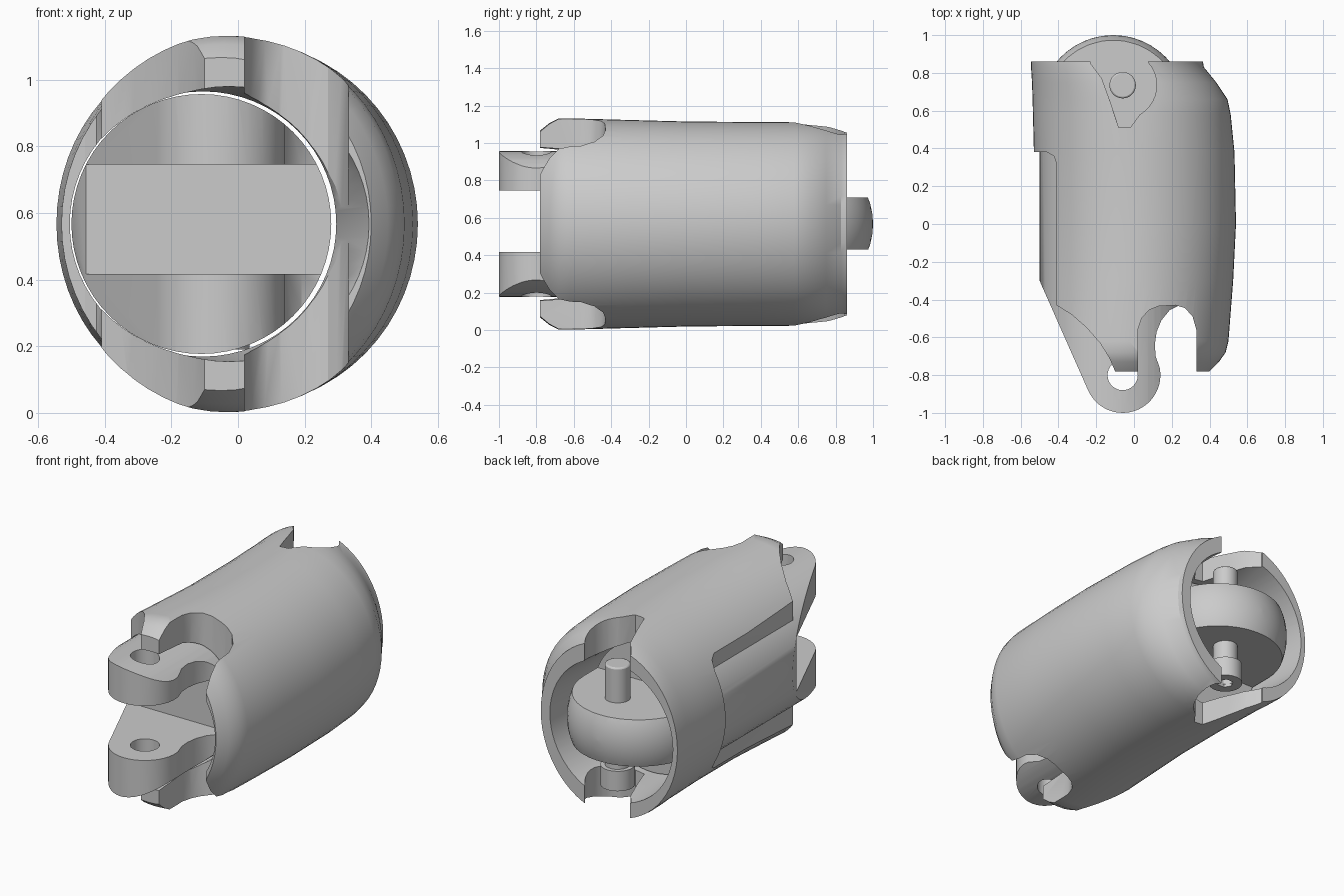
import bpy, bmesh, math
from mathutils import Vector

if "Cube" in bpy.data.objects:
    bpy.data.objects.remove(bpy.data.objects["Cube"])

CZ = 0.567      # height of the main axis
CX = -0.11      # x of the inner bore axis


def finish(name, bm):
    bmesh.ops.recalc_face_normals(bm, faces=bm.faces)
    me = bpy.data.meshes.new(name)
    bm.to_mesh(me)
    bm.free()
    ob = bpy.data.objects.new(name, me)
    bpy.context.collection.objects.link(ob)
    return ob


def loft(name, sections, n=64):
    """Closed body along y; each section is (y, x_left, x_right, half_height)."""
    bm = bmesh.new()
    rings = []
    for y, xl, xr, h in sections:
        c, w = (xl + xr) / 2, (xr - xl) / 2
        rings.append([bm.verts.new((c + w * math.cos(2 * math.pi * i / n), y,
                                    CZ + h * math.sin(2 * math.pi * i / n))) for i in range(n)])
    for a, b in zip(rings, rings[1:]):
        for i in range(n):
            bm.faces.new((a[i], a[(i + 1) % n], b[(i + 1) % n], b[i]))
    bm.faces.new(rings[0])
    bm.faces.new(rings[-1])
    return finish(name, bm)


def prism(name, pts, z0=-0.3, z1=1.5):
    """Plan outline (x, y) extruded in z."""
    bm = bmesh.new()
    f = bm.faces.new([bm.verts.new((x, y, z0)) for x, y in pts])
    r = bmesh.ops.extrude_face_region(bm, geom=[f])
    bmesh.ops.translate(bm, vec=Vector((0, 0, z1 - z0)),
                        verts=[v for v in r['geom'] if isinstance(v, bmesh.types.BMVert)])
    return finish(name, bm)


def arc(cx, cy, r, a0, a1, n):
    return [(cx + r * math.cos(math.radians(a0 + (a1 - a0) * i / n)),
             cy + r * math.sin(math.radians(a0 + (a1 - a0) * i / n))) for i in range(n + 1)]


def disc(name, cx, cy, r, z0, z1, n=32):
    return prism(name, arc(cx, cy, r, 0, 360, n)[:-1], z0, z1)


def rect(x0, x1, y0, y1):
    return [(x0, y0), (x1, y0), (x1, y1), (x0, y1)]


def boolean(ob, cutter, op='DIFFERENCE'):
    m = ob.modifiers.new("cut", 'BOOLEAN')
    m.operation, m.object, m.solver = op, cutter, 'EXACT'
    bpy.context.view_layer.objects.active = ob
    bpy.ops.object.modifier_apply(modifier=m.name)
    bpy.data.objects.remove(cutter, do_unlink=True)


def smooth(ob, angle=28):
    bpy.ops.object.select_all(action='DESELECT')
    ob.select_set(True)
    bpy.context.view_layer.objects.active = ob
    bpy.ops.object.shade_smooth_by_angle(angle=math.radians(angle))


# Outer shell: tapered sleeve
shell = loft("outer_shell", [
    (-0.78, -0.50, 0.40, 0.50), (-0.73, -0.54, 0.45, 0.54), (-0.68, -0.55, 0.485, 0.565),
    (-0.62, -0.55, 0.50, 0.565), (-0.30, -0.54, 0.525, 0.556), (0.0, -0.53, 0.54, 0.548),
    (0.38, -0.53, 0.532, 0.545), (0.58, -0.535, 0.512, 0.545), (0.66, -0.537, 0.495, 0.542),
    (0.75, -0.54, 0.435, 0.535), (0.83, -0.545, 0.37, 0.52), (0.86, -0.545, 0.365, 0.515)])
# bore, flared toward the front right
boolean(shell, loft("bore", [
    (-0.95, -0.42, 0.44, 0.42), (-0.42, CX - 0.395, CX + 0.405, 0.398),
    (0.62, CX - 0.395, CX + 0.405, 0.398), (1.0, CX - 0.41, CX + 0.42, 0.43)]))
# open left side
boolean(shell, prism("side_opening", [
    (-1, 0.38), (-0.46, 0.38), (-0.425, 0.36), (-0.41, 0.32), (-0.41, -0.43), (-0.33, -0.48),
    (-0.25, -0.55), (-0.18, -0.63), (-0.13, -0.71), (-0.10, -0.78), (-0.10, -1.2), (-1, -1.2)]))
# front notch with rounded end
boolean(shell, prism("front_notch", [
    (0.02, -1.2), (0.02, -0.56), (0.04, -0.50), (0.08, -0.455), (0.13, -0.435), (0.22, -0.43),
    (0.27, -0.445), (0.31, -0.49), (0.33, -0.56), (0.335, -1.2)]))
# rear notch around the pin
boolean(shell, prism("rear_notch", [
    (-0.23, 1.2), (-0.23, 0.85), (-0.17, 0.77), (-0.13, 0.66), (-0.08, 0.51), (-0.02, 0.51)]
    + arc(-0.06, 0.735, 0.18, -60, 42, 10) + [(0.075, 0.86), (0.075, 1.2)]))
smooth(shell)

# Inner body: cylinder with a round rear end
R, YC = 0.39, 0.61
secs = [(-1.05, CX - R, CX + R, R), (YC, CX - R, CX + R, R)]
for i in range(1, 13):
    a = math.radians(89.0 * i / 12)
    r = R * math.cos(a)
    secs.append((YC + R * math.sin(a), CX - r, CX + r, r))
body = loft("inner_body", secs)
# front lug outline
boolean(body, prism("lug_outline", arc(-0.06, -0.8, 0.2, 205, 370, 20) + [
    (0.115, -0.70), (0.11, -0.64), (0.12, -0.57), (0.145, -0.51), (0.19, -0.455), (0.24, -0.43),
    (0.29, -0.425), (0.4, -0.425), (0.4, 1.2), (-0.6, 1.2), (-0.6, -0.08), (-0.5, -0.3)]),
    'INTERSECT')
# fork slot, hinge hole
boolean(body, prism("fork_slot", rect(-1, 1, -1.3, -0.4), 0.417, 0.745))
boolean(body, disc("hinge_hole", -0.06, -0.8, 0.08, -0.2, 1.4))
# rear tongue: flats above and below
for z0, z1 in ((0.71, 1.2), (0.0, 0.43)):
    boolean(body, prism("tongue_flat", rect(-0.8, 0.6, 0.48, 1.3), z0, z1))
smooth(body)

# Rear hinge pin with chamfered end
pin = disc("hinge_pin", -0.06, 0.735, 0.07, 0.2, 0.92)
bev = pin.modifiers.new("edge", 'BEVEL')
bev.width, bev.segments = 0.012, 2
bev.limit_method, bev.angle_limit = 'ANGLE', math.radians(40)
smooth(pin)

# Pin collar with hexagonal socket below
collar = disc("pin_collar", -0.06, 0.735, 0.095, 0.19, 0.31)
boolean(collar, disc("hex_socket", -0.06, 0.735, 0.045, 0.1, 0.25, 6))
boolean(pin, disc("hex_socket", -0.06, 0.735, 0.045, 0.1, 0.25, 6))
smooth(collar)
